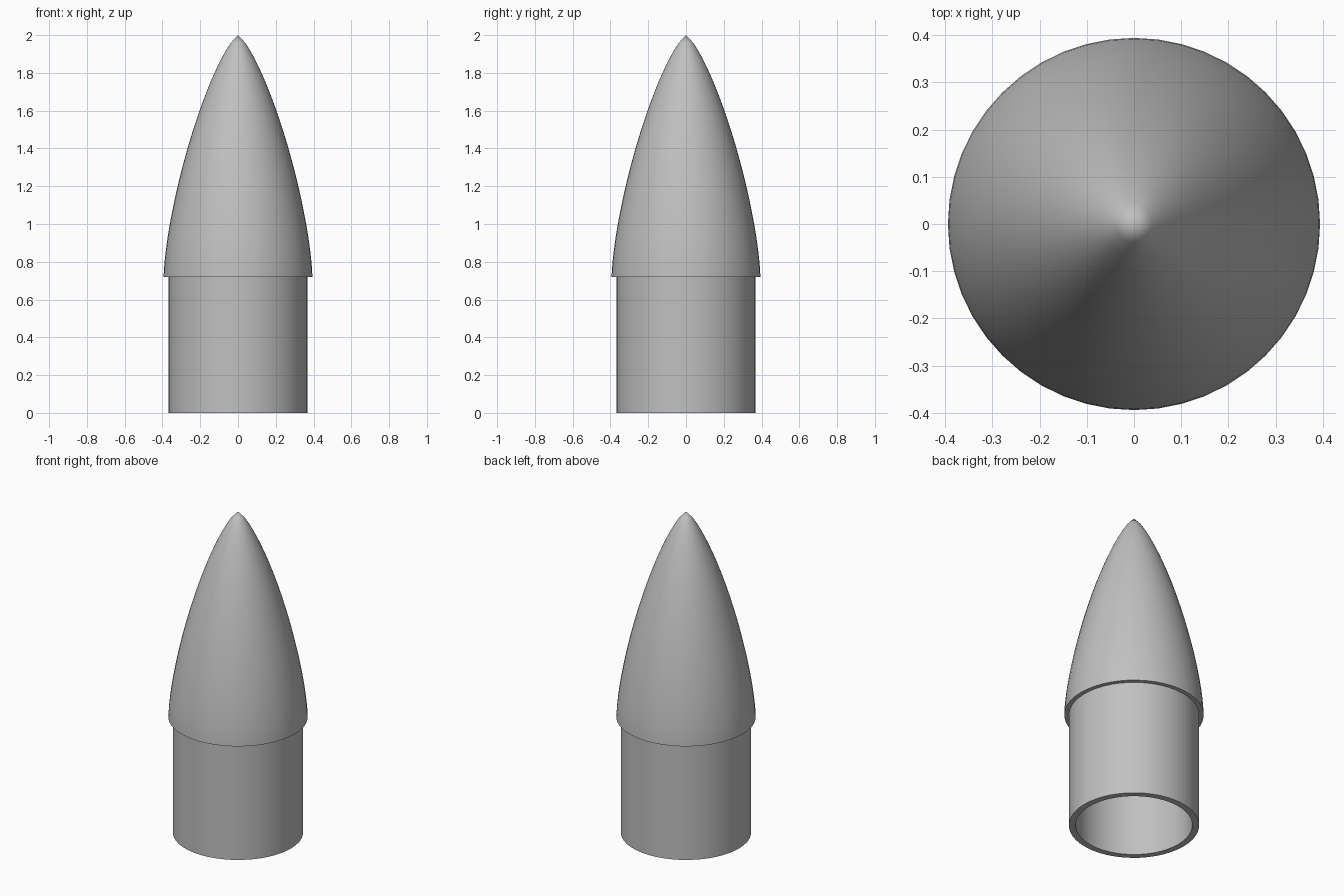
import bpy
import bmesh
import math

SEGMENTS = 48
HEIGHT, SHOULDER_TOP = 2.0, 0.72
NOSE_R, TUBE_R, BORE_R = 0.394, 0.368, 0.33
WALL = 0.037
STEPS = 30

cube = bpy.data.objects.get("Cube")
if cube:
    bpy.data.objects.remove(cube, do_unlink=True)

grey = bpy.data.materials.new("plain grey")
grey.use_nodes = True
colour = (0.53, 0.53, 0.53, 1)
grey.diffuse_color = colour
grey.node_tree.nodes["Principled BSDF"].inputs["Base Color"].default_value = colour


def nose_radius(t):
    """Minimum-drag nose curve, t running from 0 at the tip to 1 at the base."""
    a = math.acos(1 - 2 * t)
    return NOSE_R * math.sqrt(max(a - math.sin(2 * a) / 2, 0) / math.pi)


def lathe(name, profile):
    """Spin an (r, z) profile into a smooth-shaded solid of revolution."""
    bm = bmesh.new()
    verts = [bm.verts.new((r, 0, z)) for r, z in profile]
    edges = [bm.edges.new(pair) for pair in zip(verts, verts[1:])]
    bmesh.ops.spin(bm, geom=verts + edges, cent=(0, 0, 0), axis=(0, 0, 1),
                   angle=math.tau, steps=SEGMENTS, use_merge=True)
    bmesh.ops.remove_doubles(bm, verts=bm.verts, dist=0.0001)
    bmesh.ops.recalc_face_normals(bm, faces=bm.faces)
    mesh = bpy.data.meshes.new(name)
    bm.to_mesh(mesh)
    bm.free()
    mesh.materials.append(grey)
    obj = bpy.data.objects.new(name, mesh)
    bpy.context.collection.objects.link(obj)
    bpy.ops.object.select_all(action="DESELECT")
    obj.select_set(True)
    bpy.context.view_layer.objects.active = obj
    bpy.ops.object.shade_smooth_by_angle(angle=math.radians(30))
    return obj


# Outer skin from the tip down, then the lip and the shoulder tube
length = HEIGHT - SHOULDER_TOP
skin = [(nose_radius(i / STEPS), HEIGHT - length * i / STEPS)
        for i in range(STEPS + 1)]
shoulder = [(TUBE_R, SHOULDER_TOP), (TUBE_R, 0), (BORE_R, 0)]

# Hollow inside: straight bore that follows the nose at constant wall
bore = [(min(BORE_R, r - WALL), z) for r, z in reversed(skin) if r > WALL + 0.01]
bore.append((0, bore[-1][1] + 0.02))

lathe("nose_cone", skin + shoulder + bore)
